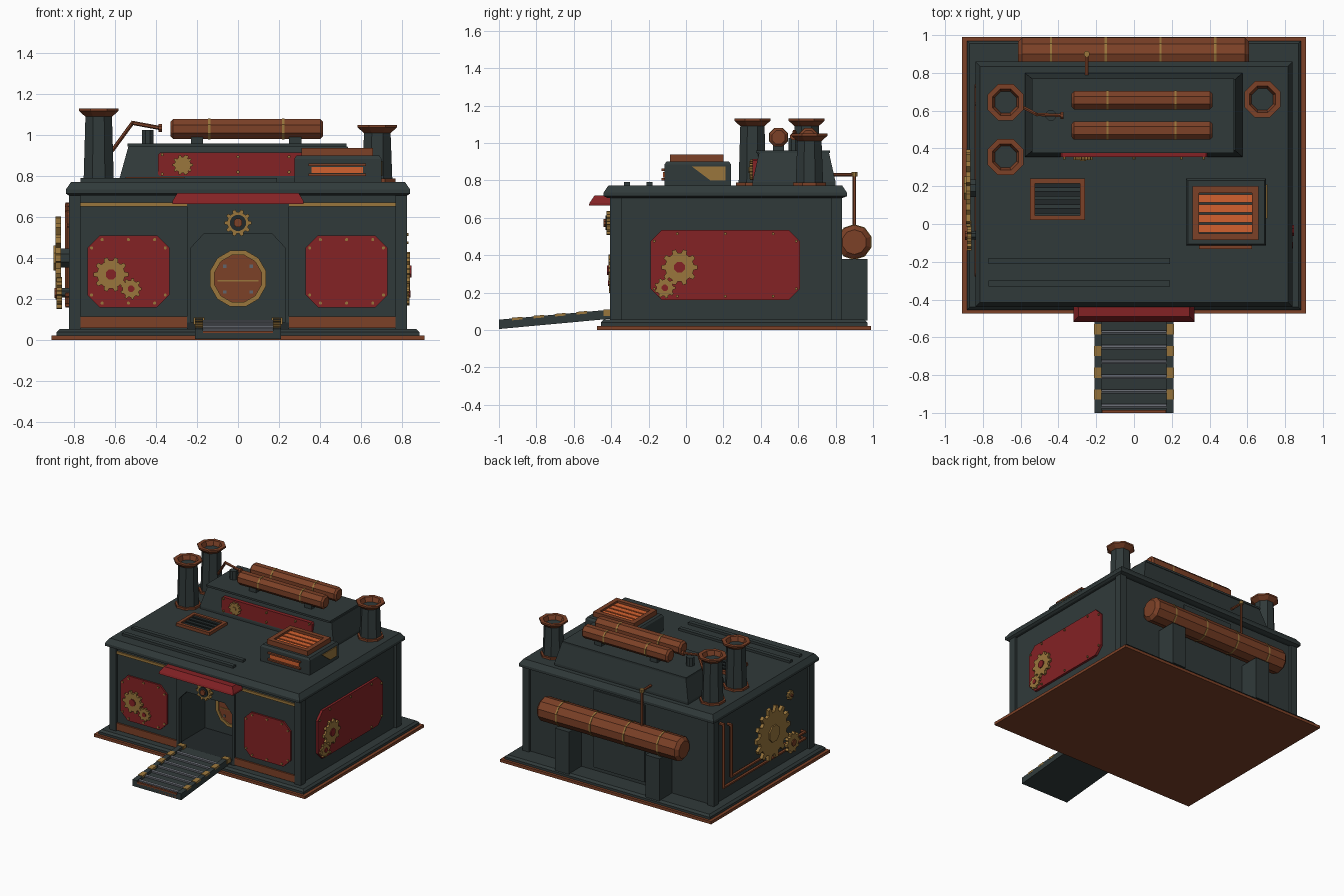
import bpy, bmesh, math
from mathutils import Vector

cube = bpy.data.objects.get("Cube")
if cube:
    bpy.data.objects.remove(cube, do_unlink=True)


def paint(name, r, g, b):
    m = bpy.data.materials.new(name)
    m.use_nodes = True
    m.diffuse_color = (r, g, b, 1)
    m.node_tree.nodes["Principled BSDF"].inputs["Base Color"].default_value = (r, g, b, 1)
    return m


SLATE = paint("slate", .03, .042, .042)
DARK = paint("dark slate", .016, .022, .023)
COPPER = paint("copper", .2, .052, .02)
RED = paint("red", .23, .016, .018)
GOLD = paint("brass", .32, .18, .045)
ORANGE = paint("glowing orange", .65, .12, .028)
STEEL = paint("steel", .12, .13, .15)


def finish(name, bm, mat):
    bmesh.ops.recalc_face_normals(bm, faces=bm.faces)
    me = bpy.data.meshes.new(name)
    bm.to_mesh(me)
    bm.free()
    me.materials.append(mat)
    ob = bpy.data.objects.new(name, me)
    bpy.context.collection.objects.link(ob)
    return ob


def stack(name, rings, mat, loop=False):
    """Skin a list of rings; cap the ends or close the loop."""
    bm = bmesh.new()
    vs = [[bm.verts.new(p) for p in ring] for ring in rings]
    n = len(vs[0])
    for a, b in zip(vs, vs[1:] + vs[:1] if loop else vs[1:]):
        for i in range(n):
            j = (i + 1) % n
            bm.faces.new((a[i], a[j], b[j], b[i]))
    if not loop:
        bm.faces.new(vs[0])
        bm.faces.new(vs[-1])
    return finish(name, bm, mat)


def prism(name, pts, axis, a, b, mat):
    place = {'x': lambda u, v, d: (d, u, v), 'y': lambda u, v, d: (u, d, v),
             'z': lambda u, v, d: (u, v, d)}[axis]
    return stack(name, [[place(u, v, d) for u, v in pts] for d in (a, b)], mat)


def layers(name, levels, mat):
    """Rectangles (x0, x1, y0, y1, z) skinned upward."""
    return stack(name, [[(x0, y0, z), (x1, y0, z), (x1, y1, z), (x0, y1, z)]
                        for x0, x1, y0, y1, z in levels], mat)


def box(name, x0, x1, y0, y1, z0, z1, mat):
    return layers(name, [(x0, x1, y0, y1, z0), (x0, x1, y0, y1, z1)], mat)


def turn(name, origin, direction, profile, mat, n=8, loop=False):
    """Turn (distance, radius) points about an axis."""
    rot = Vector(direction).to_track_quat('Z', 'Y')
    angles = [math.tau * (i + .5) / n for i in range(n)]
    rings = [[Vector(origin) + rot @ Vector((r * math.cos(t), r * math.sin(t), d)) for t in angles]
             for d, r in profile]
    return stack(name, rings, mat, loop)


def pipe(name, points, r, mat):
    for p, q in zip(points, points[1:]):
        d = Vector(q) - Vector(p)
        turn(name, p, d, [(-r * .6, r), (d.length + r * .6, r)], mat, 6)


def chamfered(u0, u1, v0, v1, c):
    return [(u0 + c, v0), (u1 - c, v0), (u1, v0 + c), (u1, v1 - c),
            (u1 - c, v1), (u0 + c, v1), (u0, v1 - c), (u0, v0 + c)]


def gear(name, u, v, r, axis, a, b, teeth=10, hub=RED):
    pts = []
    for i in range(teeth):
        for k, f in ((-.3, .8), (-.17, 1), (.17, 1), (.3, .8)):
            t = math.tau * (i + k) / teeth
            pts.append((u + r * f * math.cos(t), v + r * f * math.sin(t)))
    prism(name, pts, axis, a, b, GOLD)
    h = r * .3
    prism(name + "_hub", chamfered(u - h, u + h, v - h, v + h, h * .6), axis, a, b + (b - a) * .4, hub)


def riveted_panel(name, u0, u1, v0, v1, c, axis, a, b):
    prism(name, chamfered(u0, u1, v0, v1, c), axis, a, b, RED)
    m, s = .02, .007
    w = u1 - u0
    spots = [(u0 + w * f, v) for f in (.18, .5, .82) for v in (v0 + m, v1 - m)]
    spots += [(u, v) for u in (u0 + m, u1 - m) for v in (v0 + c, v1 - c)]
    for u, v in spots:
        prism(name + "_rivet", chamfered(u - s, u + s, v - s, v + s, s / 2), axis, b, b + (b - a) * .4, GOLD)


def frame(name, x0, x1, y0, y1, z0, z1, w, mat):
    rings = [[(x0 + i, y0 + i, z), (x1 - i, y0 + i, z), (x1 - i, y1 - i, z), (x0 + i, y1 - i, z)]
             for i, z in ((0, z0), (0, z1), (w, z1), (w, z0))]
    stack(name, rings, mat, loop=True)


# Base and hull
box("base_plate", -.91, .91, -.475, .99, 0, .022, COPPER)
layers("plinth", [(-.885, .885, -.455, .97, .022), (-.885, .885, -.455, .97, .04),
                  (-.87, .87, -.44, .955, .055)], SLATE)
box("hull_rear", -.805, .805, -.05, .815, .05, .72, SLATE)
box("rear_center_plate", -.22, .22, .815, .823, .08, .68, SLATE)
box("entry_floor", -.25, .25, -.40, -.05, .05, .085, DARK)
box("entry_ceiling", -.25, .25, -.38, -.05, .66, .72, SLATE)
for s in (-1, 1):
    x0, x1 = sorted((s * .25, s * .805))
    box("hull_front", x0, x1, -.385, -.05, .05, .72, SLATE)
    box("front_skirt", x0, x1, -.398, -.38, .06, .115, COPPER)
    box("front_trim", x0, x1, -.396, -.38, .652, .672, GOLD)
    x0, x1 = sorted((s * .77, s * .825))
    for y0 in (-.405, .775):
        box("corner_post", x0, x1, y0, y0 + .06, .05, .72, SLATE)
layers("roof", [(-.825, .825, -.42, .835, .705), (-.84, .84, -.44, .86, .715), (-.84, .84, -.44, .86, .735),
                (-.815, .815, -.415, .835, .772)], SLATE)

# Entrance
prism("entry_arch", [(-.25, .055), (-.23, .055), (-.23, .45), (-.165, .52), (.165, .52), (.23, .45),
                     (.23, .055), (.25, .055), (.25, .72), (-.25, .72)], 'y', -.40, -.365, SLATE)
turn("door_rim", (0, -.05, .3), (0, -1, 0), [(0, .142), (.03, .142), (.03, .118), (0, .118)], GOLD, 12, True)
turn("round_door", (0, -.05, .3), (0, -1, 0), [(0, .12), (.02, .12)], COPPER, 12)
box("door_bar", -.1, .1, -.076, -.068, .287, .293, GOLD)
for x in (-.065, .065):
    for z in (.235, .36):
        box("door_bolt", x - .008, x + .008, -.076, -.068, z - .008, z + .008, STEEL)
gear("lintel_gear", 0, .572, .066, 'y', -.40, -.425, 10, DARK)
turn("lintel_boss", (0, -.425, .572), (0, -1, 0), [(0, .04), (.006, .04)], DARK, 12)
turn("lintel_boss_pin", (0, -.43, .572), (0, -1, 0), [(0, .022), (.012, .022)], COPPER, 8)
layers("awning", [(-.32, .32, -.52, -.40, .665), (-.32, .32, -.515, -.40, .68),
                  (-.295, .295, -.49, -.40, .718)], RED)

# Ramp
def slope(y):
    return .055 + (y + 1) * .09

prism("ramp_deck", [(-1, .005), (-.4, .06), (-.4, slope(-.4) - .02), (-1, slope(-1) - .02)], 'x', -.18, .18, SLATE)
box("ramp_lip", -.17, .17, -1, -.985, .01, .045, COPPER)
for i in range(7):
    y = -.965 + i * .078
    pipe("ramp_rung", [(-.165, y, slope(y) - .015), (.165, y, slope(y) - .015)], .013, STEEL)
for s in (-1, 1):
    x0, x1 = sorted((s * .172, s * .21))
    prism("ramp_rail", [(-1, .005), (-.4, .06), (-.4, slope(-.4)), (-1, slope(-1))], 'x', x0, x1, SLATE)
    for i in range(4):
        y0 = -.93 + i * .115
        y1 = y0 + .055
        prism("ramp_stripe", [(y0, slope(y0) - .01), (y1, slope(y1) - .01), (y1, slope(y1) + .004),
                              (y0, slope(y0) + .004)], 'x', x0 - .001, x1 + .001, GOLD)
    box("ramp_hinge", x0 - .008, x1 + .008, -.44, -.40, .075, .11, GOLD)

# Red riveted panels and gears on front and left side
riveted_panel("front_panel_right", -.735, -.335, .16, .51, .06, 'y', -.38, -.398)
riveted_panel("front_panel_left", .33, .73, .16, .51, .06, 'y', -.38, -.398)
gear("front_gear_large", -.62, .32, .085, 'y', -.398, -.415)
gear("front_gear_small", -.522, .25, .052, 'y', -.398, -.412, 9)
riveted_panel("side_panel", -.19, .61, .16, .535, .06, 'x', .80, .823)
gear("side_gear_large", -.035, .335, .097, 'x', .823, .84)
gear("side_gear_small", -.113, .225, .056, 'x', .823, .837, 9)

# Gear train and pipes on right side
turn("gear_axle", (-.8, .19, .4), (-1, 0, 0), [(0, .05), (.085, .05)], SLATE, 8)
gear("drive_gear_large", .19, .4, .205, 'x', -.865, -.89, 14, GOLD)
gear("drive_gear_small", -.06, .23, .08, 'x', -.86, -.885, 10, COPPER)
turn("small_axle", (-.8, -.06, .23), (-1, 0, 0), [(0, .025), (.065, .025)], SLATE, 8)
gear("drive_gear_tiny", -.12, .56, .035, 'x', -.80, -.825, 8, COPPER)
for y, z0, z1 in ((.73, .17, .66), (.635, .22, .62)):
    pipe("side_pipe", [(-.80, y, z1), (-.835, y, z1), (-.835, y, z0), (-.835, -.27, z0), (-.80, -.27, z0)],
         .012, COPPER)


# Tanks
def tank(name, x0, x1, y, z, r, bands, n):
    e, w = r * .25, x1 - x0
    turn(name, (x0, y, z), (1, 0, 0), [(0, r * .72), (e, r), (w - e, r), (w, r * .72)], COPPER, n)
    for x in bands:
        turn(name + "_band", (x - .006, y, z), (1, 0, 0), [(0, r * 1.04), (.012, r * 1.04)], GOLD, n)


tank("rear_tank", -.615, .61, .90, .47, .092, (-.44, -.15, .14, .43), 10)
for y in (.495, .655):
    tank("top_tank", -.33, .415, y, 1.03, .053, (-.14, .22), 8)
    for x in (-.2, .28):
        box("tank_saddle", x - .03, x + .03, y - .03, y + .03, .94, 1, SLATE)
for x in (-.39, .39):
    box("rear_tank_support", x - .06, x + .06, .81, .97, .05, .38, SLATE)
pipe("rear_tank_pipe", [(-.25, .90, .5), (-.25, .90, .83), (-.25, .77, .83)], .01, COPPER)
turn("rear_pipe_joint", (-.25, .90, .82), (0, 0, 1), [(0, .017), (.025, .017)], GOLD, 8)

# Upper housing
layers("upper_housing", [(-.578, .575, .355, .80, .77), (-.578, .575, .355, .80, .79),
                         (-.535, .535, .39, .765, .945)], SLATE)
box("housing_lid", -.54, .53, .375, .77, .945, .96, SLATE)
riveted_panel("housing_panel", -.39, .39, .80, .915, .01, 'y', .39, .355)
gear("housing_gear", -.27, .855, .05, 'y', .355, .34, 10, GOLD)
turn("valve_pot", (-.44, .575, .955), (0, 0, 1), [(0, .03), (.07, .03)], SLATE, 8)
pipe("flue_pipe", [(-.61, .63, .93), (-.515, .58, 1.06), (-.38, .575, 1.035)], .01, COPPER)
turn("flue_nozzle", (-.38, .575, 1.035), (1, 0, 0), [(-.008, .02), (.008, .02)], COPPER, 8)

# Chimneys
for x, y, top in ((-.68, .645, 1.13), (-.68, .355, 1.13), (.68, .66, 1.05)):
    turn("chimney", (x, y, 0), (0, 0, 1), [(.77, .08), (top - .035, .07)], SLATE)
    turn("chimney_foot", (x, y, 0), (0, 0, 1), [(.77, .095), (.788, .095)], COPPER)
    turn("chimney_cap", (x, y, top), (0, 0, 1), [(-.04, .07), (-.012, .104), (0, .104), (0, .075), (-.04, .06)],
         COPPER, 8, True)

# Roof strips and flat vent
for y in (-.195, -.315):
    box("roof_strip", -.77, .19, y - .016, y + .016, .77, .79, SLATE)
frame("flat_vent_frame", -.55, -.26, .02, .24, .77, .795, .025, COPPER)
for i in range(4):
    y = .055 + i * .045
    box("flat_vent_slat", -.525, -.285, y, y + .03, .77, .785, DARK)

# Furnace vent
layers("furnace_box", [(.275, .70, -.115, .24, .77), (.275, .70, -.115, .24, .885),
                       (.285, .69, -.105, .23, .90)], SLATE)
frame("furnace_frame", .31, .66, -.085, .20, .89, .937, .035, COPPER)
for i in range(4):
    y = -.045 + i * .053
    box("furnace_glow", .345, .625, y, y + .042, .90, .922, ORANGE)
box("furnace_window", .36, .61, -.122, -.115, .815, .845, ORANGE)
for z in (.80, .85):
    box("furnace_window_trim", .345, .625, -.132, -.115, z, z + .012, COPPER)
prism("furnace_grille", [(.03, .875), (.21, .875), (.21, .80), (.13, .80)], 'x', .70, .706, GOLD)
